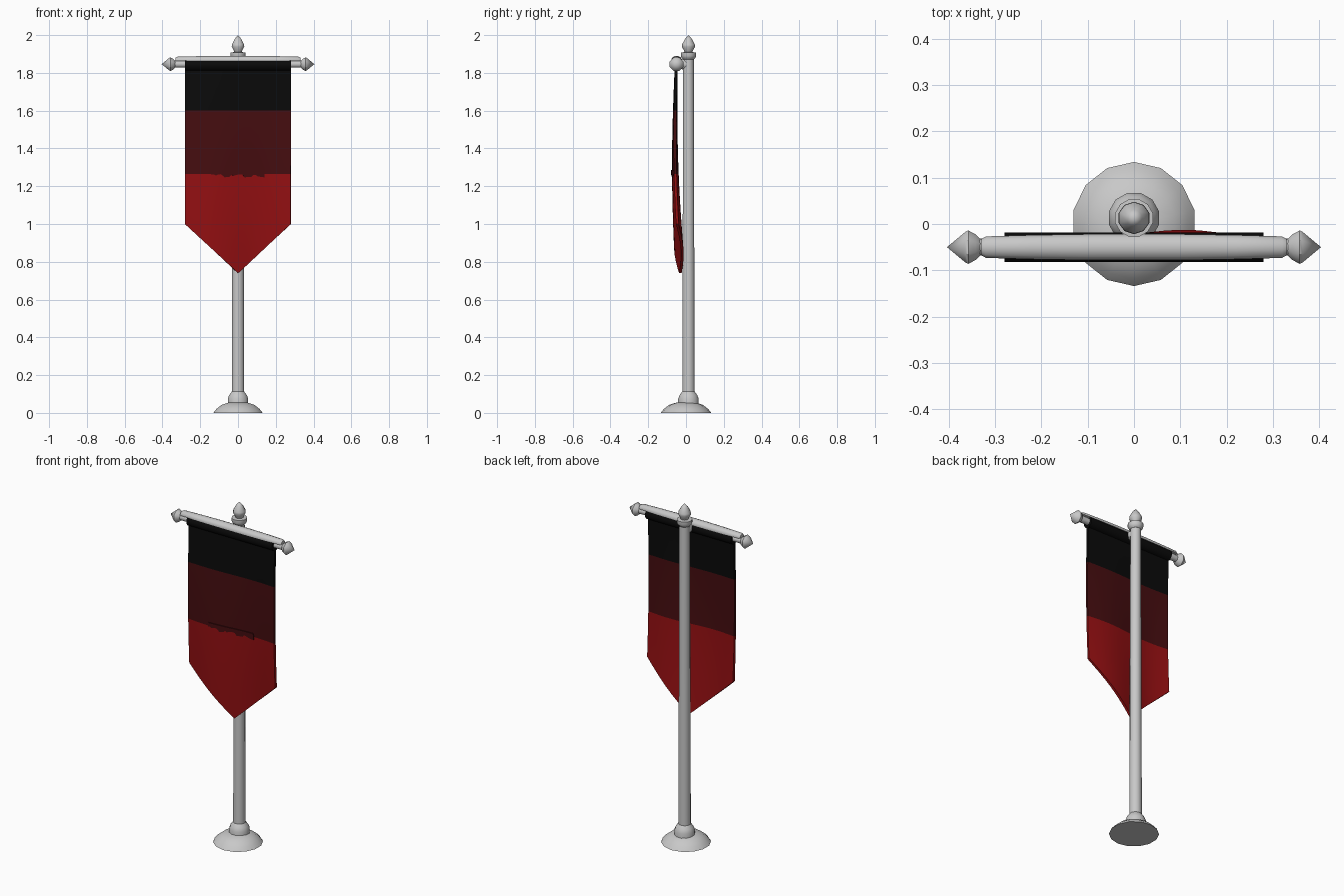
import bpy, bmesh, math, random
from mathutils import Matrix, Vector

cube = bpy.data.objects.get("Cube")
if cube:
    bpy.data.objects.remove(cube, do_unlink=True)


def material(name, r, g, b):
    m = bpy.data.materials.new(name)
    m.use_nodes = True
    m.diffuse_color = (r, g, b, 1)
    m.node_tree.nodes["Principled BSDF"].inputs["Base Color"].default_value = (r, g, b, 1)
    return m


metal = material("light grey metal", 0.58, 0.58, 0.58)
black = material("black cloth", 0.003, 0.003, 0.003)
dark_red = material("dark red cloth", 0.06, 0.004, 0.005)
red = material("red cloth", 0.3, 0.005, 0.006)


def finish(name, bm, mats, thickness=0, angle=40):
    bmesh.ops.recalc_face_normals(bm, faces=bm.faces)
    mesh = bpy.data.meshes.new(name)
    bm.to_mesh(mesh)
    bm.free()
    ob = bpy.data.objects.new(name, mesh)
    bpy.context.collection.objects.link(ob)
    for m in mats:
        mesh.materials.append(m)
    bpy.ops.object.select_all(action='DESELECT')
    ob.select_set(True)
    bpy.context.view_layer.objects.active = ob
    if thickness:
        solid = ob.modifiers.new("thickness", 'SOLIDIFY')
        solid.thickness = thickness
        solid.offset = 0
        bpy.ops.object.modifier_apply(modifier=solid.name)
    bpy.ops.object.shade_smooth_by_angle(angle=math.radians(angle))
    return ob


def lathe(name, profile, centre, axis="Z", sides=12, mat=metal, squash=1, floor=None):
    """Turn (radius, height) points around an axis, closing both ends."""
    bm = bmesh.new()
    turn = {"Z": Matrix(), "X": Matrix.Rotation(math.pi / 2, 4, 'Y'),
            "-X": Matrix.Rotation(-math.pi / 2, 4, 'Y'),
            "Y": Matrix.Rotation(-math.pi / 2, 4, 'X')}[axis]
    rings = []
    for r, h in profile:
        angles = [2 * math.pi * (i + 0.5) / sides for i in range(sides)]
        rings.append([bm.verts.new((r * math.cos(a), r * math.sin(a), h)) for a in angles])
    for low, high in zip(rings, rings[1:]):
        for i in range(sides):
            j = (i + 1) % sides
            bm.faces.new((low[i], low[j], high[j], high[i]))
    bm.faces.new(rings[0])
    bm.faces.new(rings[-1])
    for v in bm.verts:
        p = turn @ v.co
        p.z *= squash
        v.co = p + Vector(centre)
        if floor is not None:
            v.co.z = max(v.co.z, floor)
    bmesh.ops.remove_doubles(bm, verts=bm.verts, dist=0.0002)
    return finish(name, bm, [mat])


# Stand and pole
POLE_Y = 0.013
BAR_Y, BAR_Z = -0.05, 1.846
lathe("base", [(0.134, 0), (0.118, 0.02), (0.09, 0.042), (0.05, 0.055)], (0, 0, 0), sides=14)
lathe("base_collar", [(0.056, 0.04), (0.056, 0.075), (0.048, 0.095), (0.034, 0.113)],
      (0, POLE_Y, 0))
lathe("pole", [(0.034, 0.05), (0.029, 1.89)], (0, POLE_Y, 0))
lathe("pole_ring", [(0.03, 1.872), (0.038, 1.88), (0.042, 1.89), (0.042, 1.908), (0.02, 1.91)],
      (0, POLE_Y, 0))
lathe("top_finial", [(0.02, 1.905), (0.024, 1.92), (0.035, 1.938), (0.034, 1.95),
                     (0.018, 1.98), (0.0, 2.0)], (0, POLE_Y, 0), sides=10)
lathe("bracket", [(0.02, 0), (0.028, 0.03), (0.028, 0.055), (0.02, 0.07)],
      (0, BAR_Y, BAR_Z), axis="Y")

# Crossbar, its pointed ends and the rounded cap above the sleeve
lathe("crossbar", [(0.019, -0.345), (0.019, 0.345)], (0, BAR_Y, BAR_Z), axis="X")
for side, axis in (("left", "X"), ("right", "-X")):
    lathe(side + "_bar_finial", [(0.019, 0.332), (0.03, 0.342), (0.039, 0.358),
                                 (0.036, 0.364), (0.0, 0.404)],
          (0, BAR_Y, BAR_Z), axis=axis, sides=8)
half = [(0.029, 0.1), (0.027, 0.22), (0.024, 0.32), (0.018, 0.33)]
lathe("bar_cap", [(r, -x) for r, x in reversed(half)] + half,
      (0, BAR_Y, 1.866), axis="X", squash=0.85, floor=1.864)
lathe("banner_sleeve", [(0.033, -0.28), (0.033, 0.28)], (0, BAR_Y, 1.843), axis="X", mat=black)

# Banner cloth
HALF, TOP, TIP, SHOULDER = 0.28, 1.85, 0.74, 1.0
BLACK_END, DARK_END = 1.6, 1.265


def cloth_y(x, z):
    t = (TOP - z) / (TOP - TIP)
    fold = 0.022 + 0.02 * math.sin(math.pi * x / 0.28)
    return -0.052 + t * fold - 0.016 * math.sin(math.pi * t)


def lerp_rows(a, b, n):
    return [a + (b - a) * i / n for i in range(n)]


bm = bmesh.new()
COLUMNS = 16
grid = []
for i in range(COLUMNS + 1):
    x = -HALF + 2 * HALF * i / COLUMNS
    bottom = TIP + (SHOULDER - TIP) * abs(x) / HALF
    rows = (lerp_rows(TOP, BLACK_END, 3) + lerp_rows(BLACK_END, DARK_END, 4)
            + lerp_rows(DARK_END, bottom, 6) + [bottom])
    grid.append([bm.verts.new((x, cloth_y(x, z), z)) for z in rows])
for a, b in zip(grid, grid[1:]):
    for j in range(len(a) - 1):
        face = bm.faces.new((a[j], b[j], b[j + 1], a[j + 1]))
        face.material_index = 0 if j < 3 else 1 if j < 7 else 2
finish("banner", bm, [black, dark_red, red], thickness=0.014)

# Ragged fringe hanging at the middle of the colour change
random.seed(4)
bm = bmesh.new()
STEPS = 24
strip = []
for i in range(STEPS + 1):
    x = -0.14 + 0.28 * i / STEPS
    low = DARK_END - random.uniform(0.0, 0.02)
    strip.append([bm.verts.new((x, cloth_y(x, z) - 0.009, z)) for z in (DARK_END + 0.02, low)])
for a, b in zip(strip, strip[1:]):
    bm.faces.new((a[0], b[0], b[1], a[1]))
finish("banner_fringe", bm, [dark_red], thickness=0.005)
